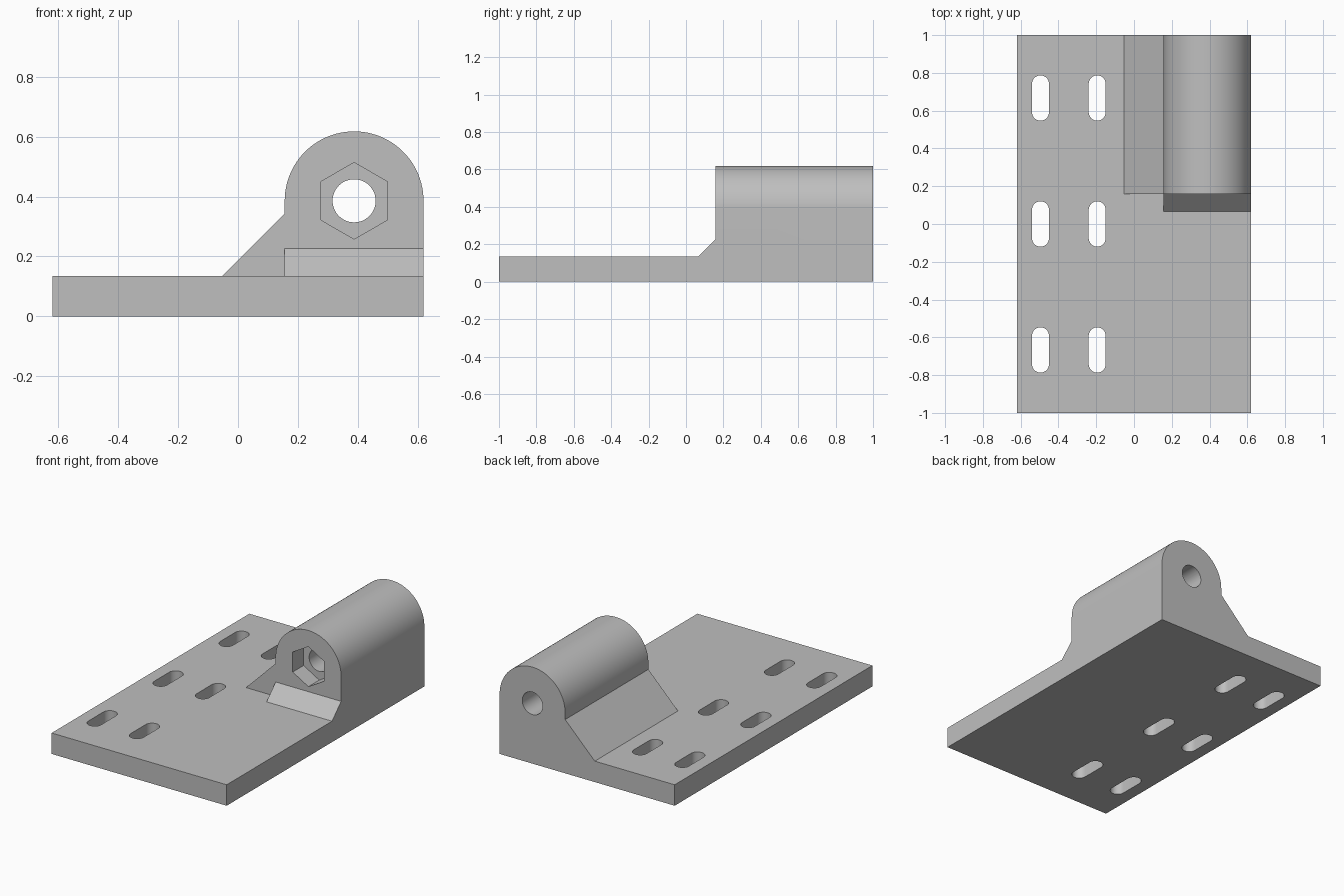
import bpy, bmesh
from math import pi, sin, cos, radians
from mathutils import Vector

cube = bpy.data.objects.get("Cube")
if cube:
    bpy.data.objects.remove(cube, do_unlink=True)

grey = bpy.data.materials.new("plain grey")
grey.use_nodes = True
grey.diffuse_color = (0.52, 0.52, 0.52, 1)
grey.node_tree.nodes["Principled BSDF"].inputs["Base Color"].default_value = grey.diffuse_color

# Main dimensions
W, L, T = 0.62, 1.0, 0.134          # half width, half length, plate thickness
BOSS_Y = 0.158                      # front face of the boss
R = 0.232                           # boss radius
CX, CZ = W - R, 0.386               # bore axis
BORE, HEX, HEX_DEPTH = 0.072, 0.128, 0.11


def prism(name, points, offset):
    """Extrude a closed outline of 3D points along an offset."""
    bm = bmesh.new()
    face = bm.faces.new([bm.verts.new(p) for p in points])
    out = bmesh.ops.extrude_face_region(bm, geom=[face])["geom"]
    bmesh.ops.translate(bm, vec=Vector(offset),
                        verts=[v for v in out if isinstance(v, bmesh.types.BMVert)])
    bmesh.ops.recalc_face_normals(bm, faces=bm.faces)
    mesh = bpy.data.meshes.new(name)
    bm.to_mesh(mesh)
    bm.free()
    mesh.materials.append(grey)
    obj = bpy.data.objects.new(name, mesh)
    bpy.context.collection.objects.link(obj)
    return obj


def arc(cx, cy, r, start, end, n):
    return [(cx + r * cos(start + (end - start) * i / n),
             cy + r * sin(start + (end - start) * i / n)) for i in range(n + 1)]


def along_y(name, outline, y0, y1):
    return prism(name, [(x, y0, z) for x, z in outline], (0, y1 - y0, 0))


def combine(target, tool, operation):
    """Apply a boolean and discard the tool."""
    tool.hide_render = True
    mod = target.modifiers.new(tool.name, 'BOOLEAN')
    mod.operation, mod.object, mod.solver = operation, tool, 'EXACT'
    bpy.context.view_layer.objects.active = target
    bpy.ops.object.modifier_apply(modifier=mod.name)
    bpy.data.objects.remove(tool, do_unlink=True)


# Base plate
bracket = along_y("hinge_bracket", [(-W, 0), (W, 0), (W, T), (-W, T)], -L, L)

# Rounded boss with sloping side gusset
left = CX - R
section = [(W, 0), *arc(CX, CZ, R, 0, pi, 48), (left, 0.344), (left - 0.21, T), (left - 0.21, 0)]
combine(bracket, along_y("boss", section, BOSS_Y, L), 'UNION')

# Sloping fillet at the foot of the boss front
rise = 0.092
wedge = [(BOSS_Y - rise, T), (BOSS_Y, T + rise), (BOSS_Y + 0.05, T + rise),
         (BOSS_Y + 0.05, 0), (BOSS_Y - rise, 0)]
combine(bracket, prism("front_fillet", [(left, y, z) for y, z in wedge], (2 * R, 0, 0)), 'UNION')

# Bore and hexagonal nut pocket
combine(bracket, along_y("bore", arc(CX, CZ, BORE, 0, 2 * pi, 48)[:-1], 0, L + 0.1), 'DIFFERENCE')
combine(bracket, along_y("nut_pocket", arc(CX, CZ, HEX, pi / 2, 2.5 * pi, 6)[:-1],
                         0, BOSS_Y + HEX_DEPTH), 'DIFFERENCE')

# Mounting slots
r, half = 0.045, 0.075
for x in (-0.495, -0.195):
    for y in (-0.667, 0, 0.667):
        outline = arc(x, y + half, r, 0, pi, 16) + arc(x, y - half, r, pi, 2 * pi, 16)
        combine(bracket, prism("slot", [(px, py, -0.1) for px, py in outline],
                               (0, 0, 0.4)), 'DIFFERENCE')

# Smooth round walls, keep crisp edges
bpy.ops.object.select_all(action='DESELECT')
bracket.select_set(True)
bpy.context.view_layer.objects.active = bracket
bpy.ops.object.shade_smooth_by_angle(angle=radians(25))
